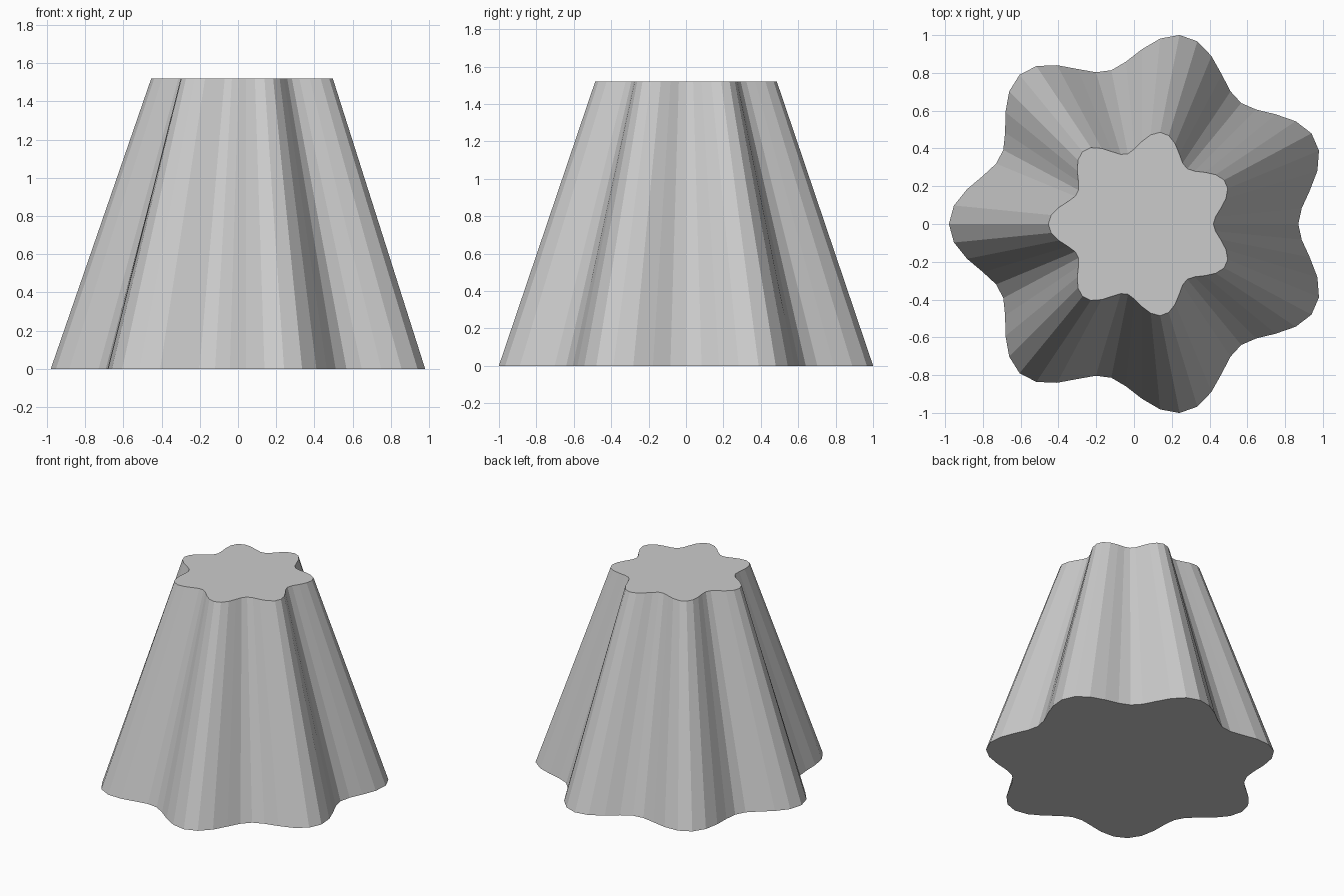
import bpy, bmesh
from math import cos, sin, tau

if "Cube" in bpy.data.objects:
    bpy.data.objects.remove(bpy.data.objects["Cube"])

SIDES = 64          # flat facets around the wall
LOBES = 7
OFFSET_X = 0.042    # centres the seven-lobed outline on its bounding box
HEIGHT = 1.52


def fluted_ring(bm, mean, depth, z):
    """Closed wavy outline: mean radius plus a seven-fold cosine ripple."""
    ring = []
    for i in range(SIDES):
        a = tau * i / SIDES
        r = mean - depth * cos(LOBES * a)
        ring.append(bm.verts.new((OFFSET_X + r * cos(a), r * sin(a), z)))
    return ring


bm = bmesh.new()
bottom = fluted_ring(bm, 0.925, 0.097, 0.0)
top = fluted_ring(bm, 0.437, 0.059, HEIGHT)

# Tapered fluted wall
for i in range(SIDES):
    j = (i + 1) % SIDES
    bm.faces.new((bottom[i], bottom[j], top[j], top[i]))

# Flat end caps
bm.faces.new(top)
bm.faces.new(bottom[::-1])

mesh = bpy.data.meshes.new("fluted_cone")
bm.to_mesh(mesh)
bm.free()
cone = bpy.data.objects.new("fluted_cone", mesh)
bpy.context.collection.objects.link(cone)
